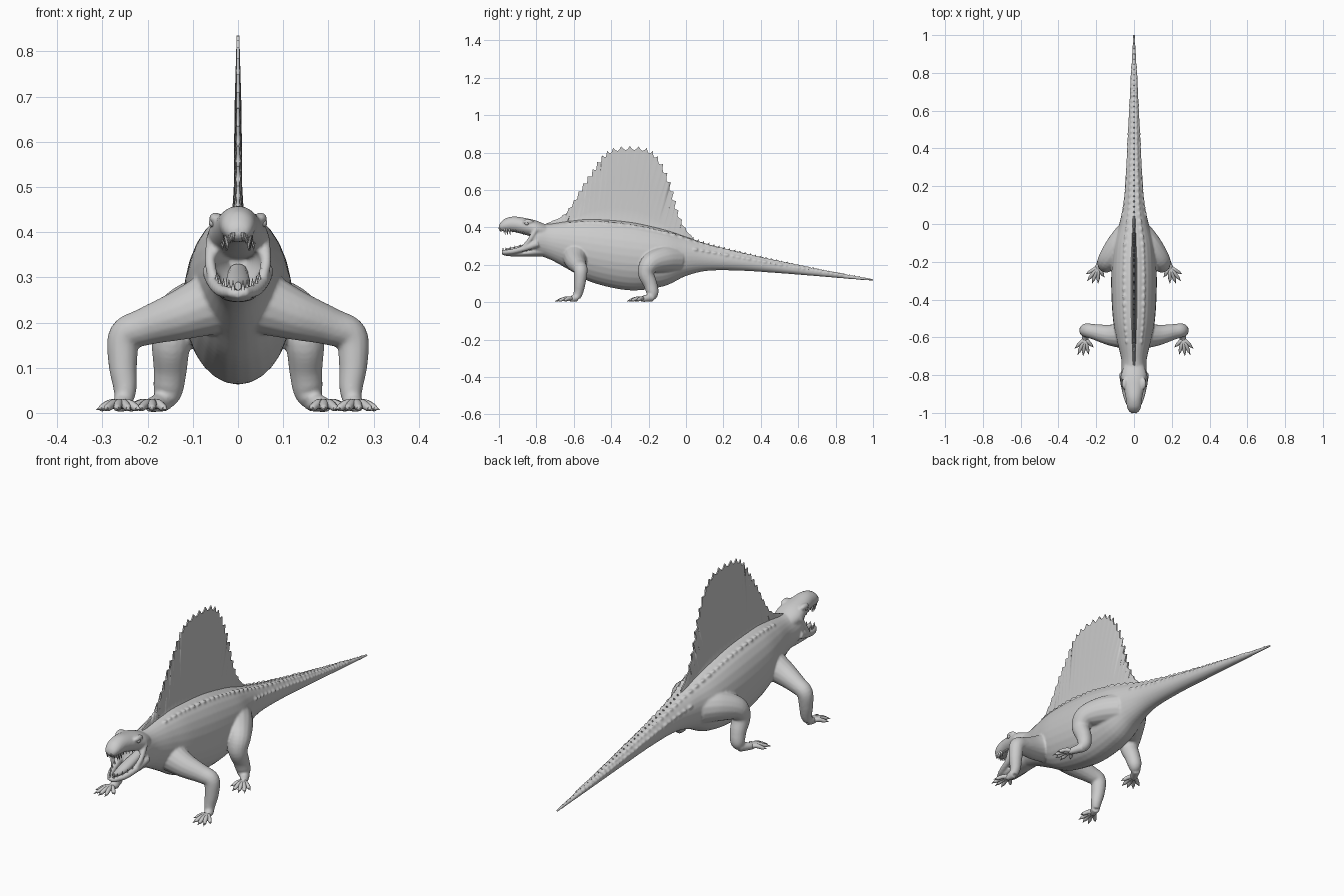
import bpy, bmesh, math, random
from mathutils import Vector, Matrix

if "Cube" in bpy.data.objects:
    bpy.data.objects.remove(bpy.data.objects["Cube"])

random.seed(4)
skin = bpy.data.materials.new("grey_skin")
skin.use_nodes = True
GREY = (0.6, 0.6, 0.6, 1)
skin.diffuse_color = GREY
skin.node_tree.nodes["Principled BSDF"].inputs["Base Color"].default_value = GREY


def finish(bm, name, sharp=45):
    bmesh.ops.recalc_face_normals(bm, faces=bm.faces)
    me = bpy.data.meshes.new(name)
    bm.to_mesh(me)
    bm.free()
    me.materials.append(skin)
    me.shade_smooth()
    me.set_sharp_from_angle(angle=math.radians(sharp))
    ob = bpy.data.objects.new(name, me)
    bpy.context.scene.collection.objects.link(ob)
    return ob


def smooth_path(pts, n=6):
    """Catmull-Rom samples through rows of numbers."""
    out = []
    for i in range(len(pts) - 1):
        a, b, c, d = (pts[max(0, min(len(pts) - 1, i + k))] for k in (-1, 0, 1, 2))
        for j in range(n):
            t = j / n
            out.append([q + 0.5 * t * (r - p + t * (2*p - 5*q + 4*r - s + t * (3*(q - r) + s - p)))
                        for p, q, r, s in zip(a, b, c, d)])
    return out + [list(pts[-1])]


def skin_rings(bm, rings):
    rows = [[bm.verts.new(p) for p in ring] for ring in rings]
    for a, b in zip(rows, rows[1:]):
        for i in range(len(a)):
            j = (i + 1) % len(a)
            bm.faces.new((a[i], a[j], b[j], b[i]))
    bm.faces.new(rows[0])
    bm.faces.new(rows[-1])


def on_ring(row, angle):
    y, top, low, half = row
    return Vector((half * math.cos(angle), y, (top + low) / 2 + (top - low) / 2 * math.sin(angle)))


def loft(bm, table, sides=28):
    """Elliptical sections along y: (y, top, bottom, half width)."""
    rows = smooth_path(table)
    skin_rings(bm, [[on_ring(r, math.tau * i / sides) for i in range(sides)] for r in rows])
    return rows


def limb(bm, table, sides=16):
    """Round tube through (x, y, z, radius), built on both sides."""
    rows = smooth_path(table)
    pts = [Vector(r[:3]) for r in rows]
    for side in (1, -1):
        rings = []
        for i, p in enumerate(pts):
            tan = (pts[min(i + 1, len(pts) - 1)] - pts[max(i - 1, 0)]).normalized()
            ref = Vector((0, 0, 1)) if abs(tan.y) > 0.8 else Vector((0, 1, 0))
            if i == 0:
                u = tan.cross(ref).normalized()
            else:
                u = (u - tan * u.dot(tan)).normalized()
            v = tan.cross(u)
            ring = []
            for k in range(sides):
                a = math.tau * k / sides
                q = p + rows[i][3] * (math.cos(a) * u + math.sin(a) * v)
                ring.append((q.x * side, q.y, q.z))
            rings.append(ring)
        skin_rings(bm, rings)


def cone(bm, base, direction, radius, length):
    d = Vector(direction).normalized()
    m = Matrix.Translation(Vector(base) + d * length / 2) @ d.to_track_quat("Z", "Y").to_matrix().to_4x4()
    bmesh.ops.create_cone(bm, cap_ends=True, segments=8, radius1=radius, radius2=radius * 0.08,
                          depth=length, matrix=m)


def ball(bm, centre, size):
    m = Matrix.Translation(centre) @ Matrix.Diagonal((*size, 1))
    bmesh.ops.create_icosphere(bm, subdivisions=2, radius=1, matrix=m)


# Trunk, neck and tail; the front end folds inward to form the throat
bm = bmesh.new()
trunk = loft(bm, [
    (-.76, .36, .32, .02), (-.81, .375, .295, .042), (-.835, .385, .278, .056),
    (-.80, .415, .255, .068), (-.72, .42, .225, .067), (-.62, .435, .17, .09),
    (-.5, .445, .105, .112), (-.3, .43, .063, .121), (-.12, .39, .085, .11),
    (0, .35, .14, .078), (.12, .31, .168, .054), (.3, .265, .168, .041),
    (.5, .22, .155, .031), (.75, .168, .135, .018), (1.003, .124, .113, .005)])


def trunk_row(y):
    for a, b in reversed(list(zip(trunk, trunk[1:]))):
        if a[0] <= y <= b[0]:
            t = (y - a[0]) / (b[0] - a[0])
            return [p + t * (q - p) for p, q in zip(a, b)]
    return trunk[-1]


# Skull, lower jaw and cheeks
skull = loft(bm, [
    (-.74, .41, .34, .05), (-.80, .436, .345, .067), (-.86, .45, .36, .056),
    (-.92, .458, .375, .044), (-.965, .448, .378, .038), (-.99, .428, .382, .028),
    (-1.0, .41, .392, .014)])
loft(bm, [(-.76, .31, .245, .05), (-.87, .275, .245, .04), (-.95, .265, .246, .026),
          (-.985, .27, .255, .012)])
mandible = [(.06, -.79, .315, .02), (.053, -.86, .289, .016), (.037, -.93, .271, .014),
            (.011, -.98, .266, .012)]
limb(bm, mandible)
limb(bm, [(.056, -.80, .39, .014), (.062, -.835, .335, .012), (.054, -.865, .297, .012)])
for s in (1, -1):
    ball(bm, (s * .05, -.845, .43), (.015, .03, .014))

# Legs
limb(bm, [(.05, -.59, .245, .072), (.125, -.588, .217, .056), (.205, -.572, .191, .042),
          (.25, -.563, .17, .037), (.255, -.567, .11, .032), (.25, -.575, .055, .026),
          (.253, -.585, .024, .02)])
limb(bm, [(.03, -.06, .23, .075), (.085, -.125, .228, .07), (.137, -.19, .206, .055),
          (.148, -.213, .155, .044), (.15, -.19, .095, .037), (.155, -.18, .05, .033),
          (.163, -.19, .026, .024)])

# Feet with five slender spread toes, each ending in a claw
toes = bmesh.new()
for x, y, heel, turn in ((.26, -.607, (.253, -.585), 0), (.19, -.228, (.163, -.18), 14)):
    limb(bm, [(*heel, .026, .023), (x, y, .018, .017), (x + .004, y - .016, .015, .013)])
    for angle, length in ((46, .072), (24, .092), (6, .09), (-14, .085), (-45, .062)):
        a = math.radians(angle + turn)
        d = Vector((math.sin(a), -math.cos(a), 0))
        root = Vector((x, y, 0))
        joints = [root + d * length * t for t in (0, .4, .75, .85)]
        limb(toes, [(p.x, p.y, z, r) for p, z, r in
                    zip(joints, (.018, .02, .012, .009), (.012, .0105, .0085, .006))], 10)
        for s in (1, -1):
            cone(toes, (s * joints[2].x, joints[2].y, .013), (s * d.x, d.y, -.3), .0075, length * .3)
finish(toes, "toes")

# Soft knobbly scale rows on the back and tail
for degrees, start, stop in ((64, -.62, .85), (25, .05, .85)):
    y = start
    while y < stop:
        size = (.0115 - .006 * max(0, y)) * random.uniform(.8, 1.15)
        p = on_ring(trunk_row(y), math.radians(degrees))
        for s in (1, -1):
            ball(bm, (s * p.x, p.y, p.z), (size * .75, size * 1.4, size * .75))
        y += size * 3.2

# Fuse the overlapping parts into one skin
body = finish(bm, "body", 180)
fuse = body.modifiers.new("fuse", "REMESH")
fuse.mode = "VOXEL"
fuse.voxel_size = .005
fuse.use_smooth_shade = True
relax = body.modifiers.new("relax", "SMOOTH")
relax.factor = .5
relax.iterations = 5

# Tongue and eyes
bm = bmesh.new()
loft(bm, [(-.77, .33, .29, .022), (-.87, .308, .268, .027), (-.93, .293, .265, .019), (-.965, .29, .272, .007)], 16)
finish(bm, "tongue")
bm = bmesh.new()
for s in (1, -1):
    ball(bm, (s * .056, -.852, .421), (.009, .011, .01))
finish(bm, "eyes")

# Teeth along both jaws, with longer fangs near the front
bm = bmesh.new()
for row in skull[13::2]:
    fang = .034 if -.975 < row[0] < -.94 else .02
    for s in (1, -1):
        p = on_ring(row, math.radians(-50))
        cone(bm, (s * p.x, p.y, p.z + .006), (0, .15, -1), fang * .22, fang)
for x, y, z, r in smooth_path(mandible, 5)[5::2]:
    for s in (1, -1):
        cone(bm, (s * x, y, z + r - .006), (0, .1, 1), .0045, .022)
finish(bm, "teeth")

# Back sail: spine tips with scalloped webbing between them
outline = smooth_path([
    (-.76, .415), (-.66, .465), (-.6, .545), (-.55, .635), (-.5, .71), (-.45, .785), (-.39, .825),
    (-.3, .835), (-.21, .825), (-.15, .78), (-.1, .69), (-.065, .59), (-.04, .49), (0, .395), (.05, .33)], 8)
bm = bmesh.new()
rings = []
last = len(outline) - 1
steps = ((0, .021), (.1, .012), (.22, .009), (.6, .008), (1, .003))
for i, (y, z) in enumerate(outline):
    t = i / last
    out = Vector((0, y + .3, z - .42)).normalized()
    dip = .022 * math.sin(math.pi * (i % 4) / 4) * min(1, 6 * t, 6 * (1 - t))
    edge = Vector((0, y, z)) - out * dip
    by = -.75 + .79 * t
    base = Vector((0, by, trunk_row(by)[1] - .025))
    ring = []
    for s, order in ((1, steps), (-1, steps[::-1])):
        for f, w in order:
            p = base.lerp(edge, f)
            ring.append((s * w, p.y, p.z))
    rings.append(ring)
skin_rings(bm, rings)
finish(bm, "sail", 60)

# Low crest along the top of the tail
bm = bmesh.new()
for i in range(34):
    y = .03 + i * .028
    size = .02 - .012 * y
    cone(bm, (0, y, trunk_row(y)[1] - size * .5), (0, .7, 1), size * .42, size)
finish(bm, "tail_crest")
